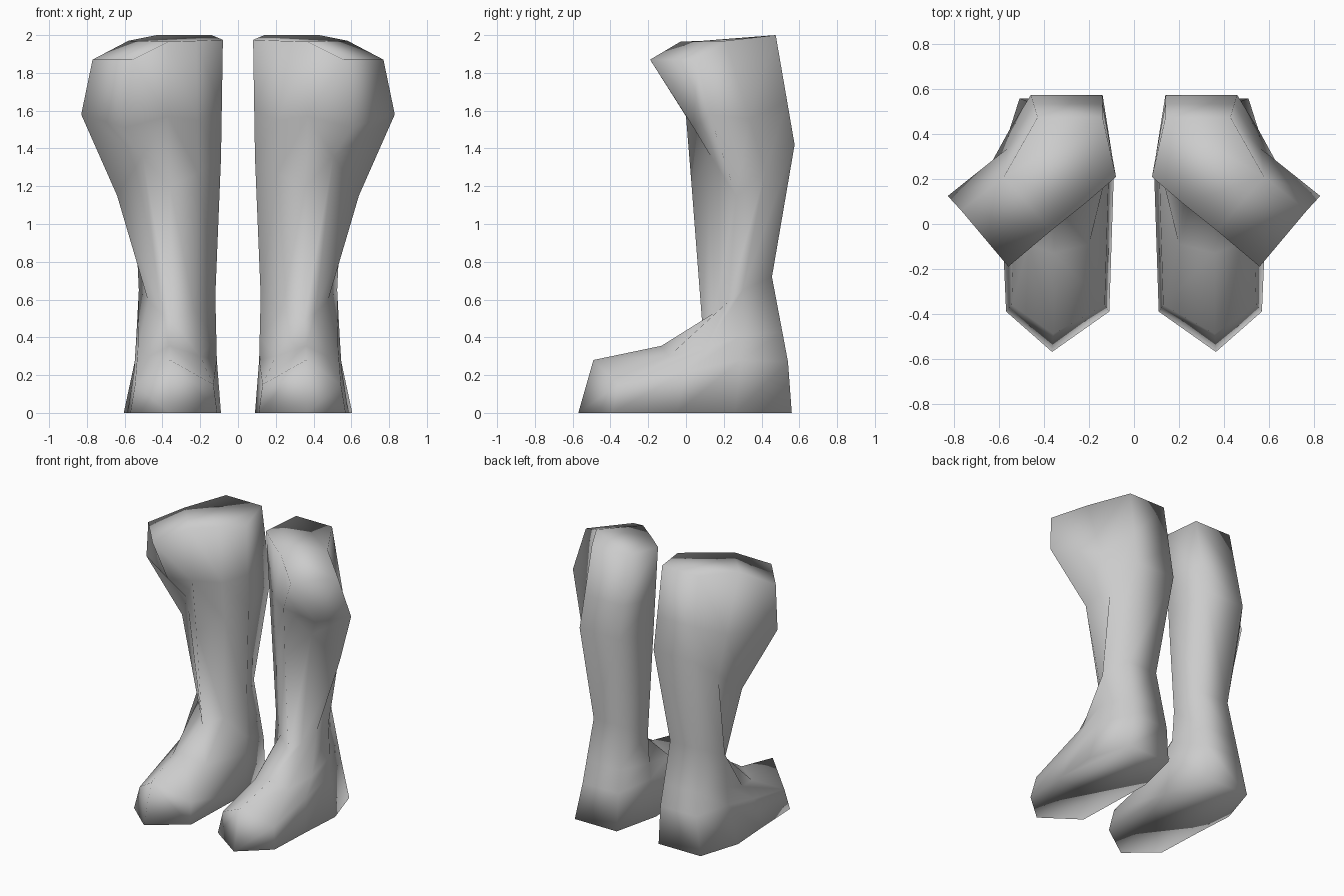
import bpy, bmesh
from mathutils import Vector

if "Cube" in bpy.data.objects:
    bpy.data.objects.remove(bpy.data.objects["Cube"])

# Each cross-section runs around the boot through these eight lines
LINES = ["front", "front_outer", "side", "side_back",
         "back_outer", "back_inner", "inner", "front_inner"]


def section(*pts):
    return dict(zip(LINES, map(Vector, pts)))


sole = section(*[(x, y, 0) for x, y in (
    (.365, -.57), (.57, -.39), (.585, -.05), (.605, .26),
    (.51, .56), (.17, .56), (.09, .22), (.11, -.39))])
toe = section((.36, -.49, .28), (.545, -.36, .15), (.55, 0, .22), (.545, .29, .28),
              (.46, .54, .27), (.17, .54, .27), (.112, .25, .28), (.13, -.36, .15))
ankle = section((.35, .085, .485), (.41, .15, .53), (.475, .225, .59), (.525, .3, .65),
                (.43, .455, .72), (.19, .455, .72), (.12, .27, .62), (.23, .165, .54))
calf = section((.36, .03, 1.2), (.505, .13, 1.36), (.64, .265, 1.15), (.555, .42, 1.28),
               (.46, .575, 1.42), (.14, .575, 1.42), (.09, .25, 1.35), (.21, .145, 1.27))
rim = section((.37, -.03, 1.965), (.56, -.19, 1.87), (.77, .06, 1.87), (.58, .21, 1.97),
              (.43, .475, 2), (.14, .475, 2), (.08, .21, 1.975), (.22, .09, 1.97))


def between(a, b, t, **moved):
    """Blend two sections, then place the named points by hand."""
    ring = {k: a[k].lerp(b[k], t) for k in LINES}
    ring.update({k: Vector(v) for k, v in moved.items()})
    return ring


instep = between(toe, ankle, .35, front=(.36, -.13, .355), front_outer=(.47, -.09, .3),
                 side=(.53, .1, .34), front_inner=(.2, -.09, .3))
# Flared knee guard above the calf
knee = between(calf, rim, .4, front=(.37, 0, 1.57), front_outer=(.60, .04, 1.51),
               side=(.83, .125, 1.58))

# Loft the sections into one boot
bm = bmesh.new()
rings = [[bm.verts.new(s[k]) for k in LINES]
         for s in (sole, toe, instep, ankle, calf, knee, rim)]
n = len(LINES)
for low, high in zip(rings, rings[1:]):
    for i in range(n):
        j = (i + 1) % n
        bm.faces.new((low[i], low[j], high[j], high[i]))

# Crease where the underside of the knee guard meets the shin
bmesh.ops.connect_verts(bm, verts=[rings[5][0], rings[4][1]])

# Sole and the two-part top, which drops toward the outer front corner
bm.faces.new(rings[0][::-1])
top = rings[-1]
bm.faces.new(top[0:4])
bm.faces.new([top[0]] + top[3:])
bmesh.ops.recalc_face_normals(bm, faces=bm.faces)

# Soft shading all over
for f in bm.faces:
    f.smooth = True

mesh = bpy.data.meshes.new("boots")
bm.to_mesh(mesh)
bm.free()
boots = bpy.data.objects.new("boots", mesh)
bpy.context.collection.objects.link(boots)

# One plain grey for everything
grey = bpy.data.materials.new("plain_grey")
grey.diffuse_color = (.6, .6, .6, 1)
grey.use_nodes = True
grey.node_tree.nodes["Principled BSDF"].inputs["Base Color"].default_value = grey.diffuse_color
mesh.materials.append(grey)

# Matching boot on the other side
mirror = boots.modifiers.new("other_boot", 'MIRROR')
mirror.use_axis[0] = True
mirror.use_mirror_merge = False
